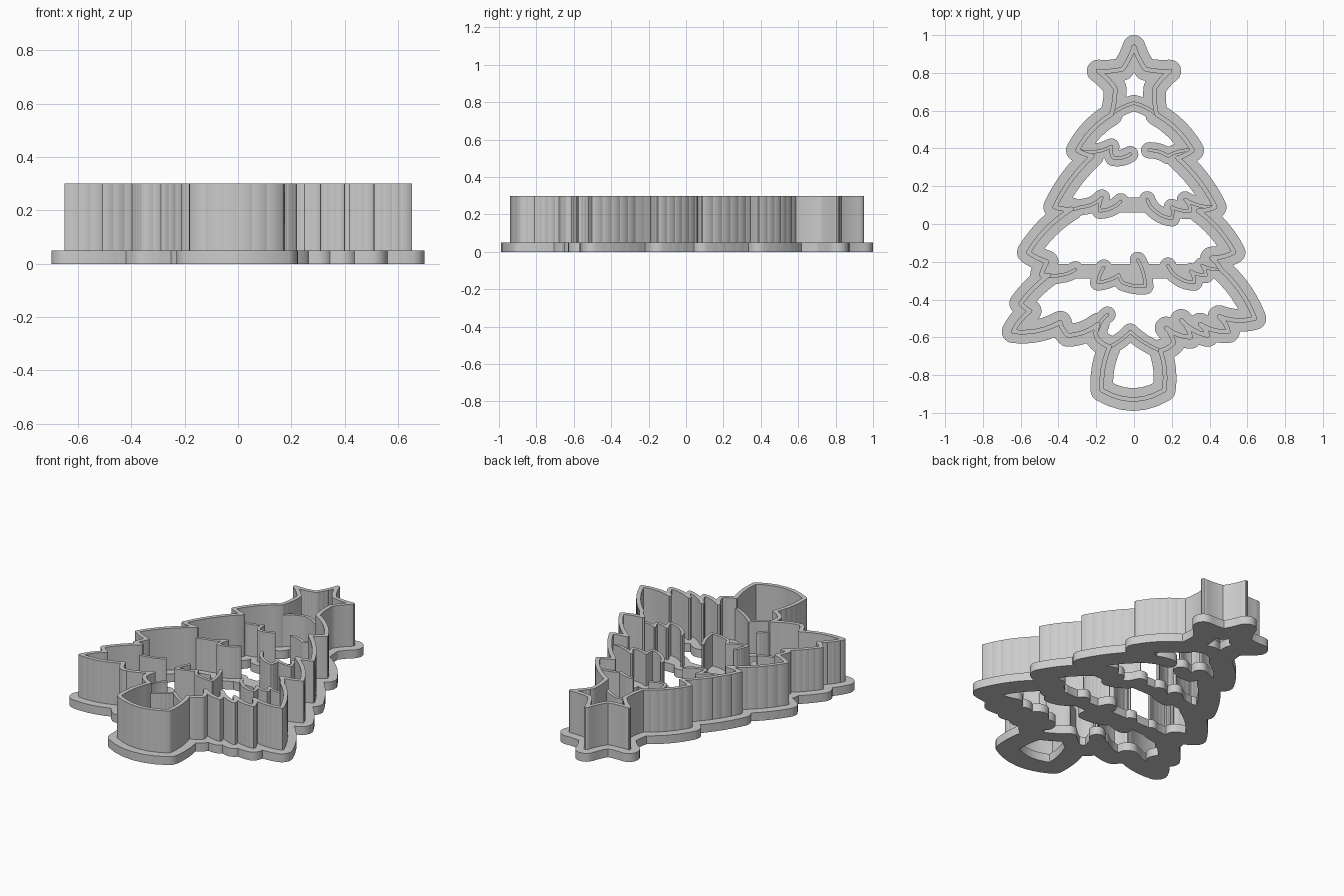
import bpy, bmesh, math
from mathutils import Vector
from mathutils.geometry import delaunay_2d_cdt

cube = bpy.data.objects.get("Cube")
if cube:
    bpy.data.objects.remove(cube)

FLANGE_TOP, STAMP_TOP, BLADE_TOP = 0.05, 0.24, 0.30

grey = bpy.data.materials.new("light grey plastic")
grey.use_nodes = True
grey.diffuse_color = (0.6, 0.6, 0.6, 1)
grey.node_tree.nodes["Principled BSDF"].inputs["Base Color"].default_value = (0.6, 0.6, 0.6, 1)


def bowed(points, bow=0.0, steps=6):
    """Path in hundredths; each span bows to the left of travel by a share of its length."""
    pts = [Vector(p) / 100 for p in points]
    path = [pts[0]]
    for a, b in zip(pts, pts[1:]):
        d = b - a
        control = (a + b) / 2 + Vector((-d.y, d.x)) * bow * 2
        for i in range(1, steps + 1):
            t = i / steps
            path.append(a * (1 - t) ** 2 + control * 2 * t * (1 - t) + b * t * t)
    return path


def capsule(a, b, radius, sides):
    """Counter-clockwise outline of a round-ended strip from a to b."""
    heading = math.atan2(b.y - a.y, b.x - a.x)
    outline = []
    for centre, start in ((b, heading - math.pi / 2), (a, heading + math.pi / 2)):
        for i in range(sides + 1):
            angle = start + math.pi * i / sides
            outline.append(centre + radius * Vector((math.cos(angle), math.sin(angle))))
    return outline


def solid(name, strokes, bottom, top, sides):
    """Merge all strokes, given as (path, radius), in plan and extrude them."""
    verts, faces = [], []
    for path, radius in strokes:
        for a, b in zip(path, path[1:]):
            ring = capsule(a, b, radius, sides)
            faces.append(list(range(len(verts), len(verts) + len(ring))))
            verts += ring
    plan, _, tris, _, _, sources = delaunay_2d_cdt(verts, [], faces, 0, 1e-5)
    bm = bmesh.new()
    points = [bm.verts.new((p.x, p.y, bottom)) for p in plan]
    for tri, source in zip(tris, sources):
        if source:
            bm.faces.new([points[i] for i in tri])
    bmesh.ops.delete(bm, geom=[v for v in bm.verts if not v.link_faces], context="VERTS")
    raised = bmesh.ops.extrude_face_region(bm, geom=bm.faces[:], use_keep_orig=True)["geom"]
    bmesh.ops.translate(bm, vec=(0, 0, top - bottom),
                        verts=[g for g in raised if isinstance(g, bmesh.types.BMVert)])
    bmesh.ops.recalc_face_normals(bm, faces=bm.faces[:])
    mesh = bpy.data.meshes.new(name)
    bm.to_mesh(mesh)
    bm.free()
    mesh.materials.append(grey)
    obj = bpy.data.objects.new(name, mesh)
    bpy.context.collection.objects.link(obj)
    bpy.ops.object.select_all(action="DESELECT")
    obj.select_set(True)
    bpy.context.view_layer.objects.active = obj
    bpy.ops.object.shade_smooth_by_angle(angle=math.radians(35))


# Outer silhouette, part by part
star = bowed([(-12, 58), (-10, 72), (-19, 81), (-6, 82), (0, 94),
              (6, 82), (19, 81), (11, 72), (12, 58)], -0.04)
left_tiers = [
    bowed([(-12, 58), (-30, 39)], -0.07),
    bowed([(-30, 39), (-22, 36), (-42, 9)], -0.05),
    bowed([(-42, 9), (-33, 8), (-56, -15)], -0.06),
    bowed([(-56, -15), (-46, -20), (-49, -27), (-45, -27), (-60, -42)], -0.04),
    bowed([(-60, -42), (-55, -46), (-64, -57)], -0.06),
]
right_tiers = [
    bowed([(12, 58), (31, 39)], 0.07),
    bowed([(31, 39), (23, 35), (43, 9)], 0.05),
    bowed([(43, 9), (34, 7), (53, -15)], 0.06),
    bowed([(53, -15), (41, -18), (46, -24), (64, -50)], 0.06),
]
left_hem = bowed([(-64, -57), (-39, -52), (-35, -59), (-19, -53), (-20, -60), (-13, -65)], -0.08)
right_hem = bowed([(14, -67), (21, -63), (17, -55), (30, -60), (25, -51),
                   (39, -59), (35, -53), (50, -57), (45, -49), (64, -50)], -0.08)
trunk = [
    bowed([(-13, -65), (-17, -88)], -0.06),
    bowed([(-17, -88), (16, -88)], -0.15),
    bowed([(16, -88), (14, -67)], -0.06),
]
outline = [star, left_hem, right_hem] + left_tiers + right_tiers + trunk

# Inner stamp lines: star base, branch fringes and trunk top
stamp = [
    bowed([(-12, 58), (0, 64), (12, 58)], 0.06),
    bowed([(-30, 39), (-12, 41), (-11, 35), (-2, 37)], -0.1),
    bowed([(31, 39), (18, 36), (8, 39)], -0.08),
    bowed([(-42, 9), (-28, 9), (-17, 14), (-18, 7), (-7, 12)], -0.1),
    bowed([(7, 13), (11, 7), (20, 3), (20, 9), (30, 7), (27, 13), (43, 9)], -0.08),
    bowed([(-49, -27), (-39, -27), (-31, -24)], -0.07),
    bowed([(-16, -23), (-19, -31), (-8, -27), (-6, -31), (6, -33), (2, -19)], -0.06),
    bowed([(18, -22), (23, -28), (32, -31), (30, -25), (38, -27), (36, -22), (46, -24)], -0.08),
    bowed([(-19, -56), (-14, -48)], 0.1),
    bowed([(-13, -65), (-2, -57), (14, -67)], -0.05),
]

# Flat braces that tie the fringes together
braces = [bowed([(-8, 10), (8, 10)], 0, 1), bowed([(-42, -25), (44, -25)], 0, 1)]

solid("base_flange",
      [(p, 0.06) for p in outline] + [(p, 0.043) for p in stamp] + [(p, 0.039) for p in braces],
      0, FLANGE_TOP, 10)
solid("cutting_wall", [(p, 0.012) for p in outline], FLANGE_TOP, BLADE_TOP, 3)
solid("stamp_walls", [(p, 0.009) for p in stamp], FLANGE_TOP, STAMP_TOP, 3)
